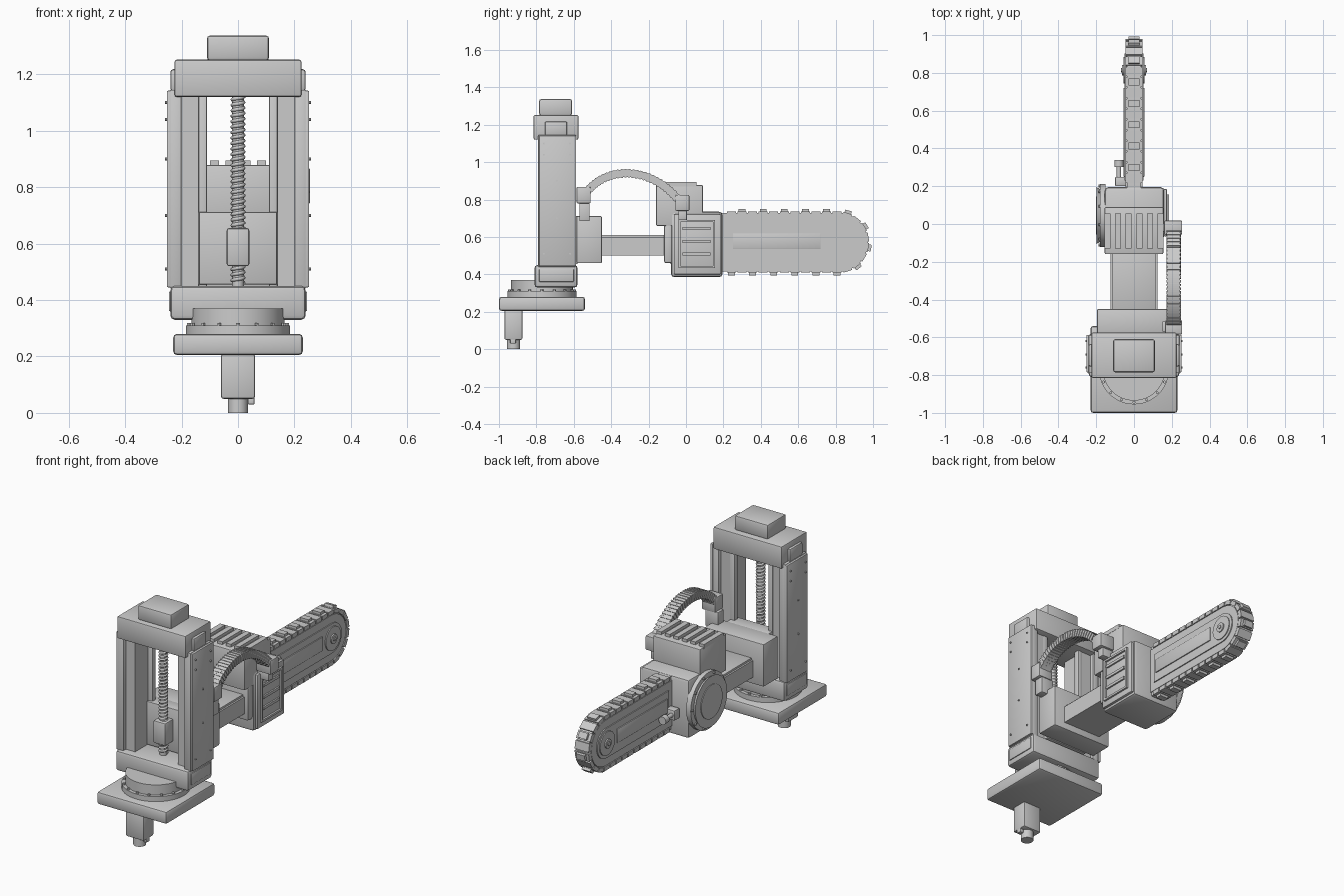
import bpy, bmesh, math
from mathutils import Vector, Matrix

cube = bpy.data.objects.get("Cube")
if cube:
    bpy.data.objects.remove(cube, do_unlink=True)

grey = bpy.data.materials.new("machine grey")
grey.use_nodes = True
COLOR = (0.6, 0.6, 0.6, 1)
grey.diffuse_color = COLOR
grey.node_tree.nodes["Principled BSDF"].inputs["Base Color"].default_value = COLOR


def finish(name, bm):
    """Turn a bmesh into a named object with angle-based smooth shading."""
    bmesh.ops.recalc_face_normals(bm, faces=bm.faces)
    me = bpy.data.meshes.new(name)
    bm.to_mesh(me)
    bm.free()
    me.materials.append(grey)
    me.shade_smooth()
    me.set_sharp_from_angle(angle=math.radians(35))
    ob = bpy.data.objects.new(name, me)
    bpy.context.scene.collection.objects.link(ob)
    return ob


def add_box(bm, x, y, z, mat=None):
    """Box from (low, high) pairs."""
    lo, hi = Vector((x[0], y[0], z[0])), Vector((x[1], y[1], z[1]))
    m = Matrix.Translation((lo + hi) / 2) @ Matrix.Diagonal((*(hi - lo), 1))
    bmesh.ops.create_cube(bm, size=1, matrix=mat @ m if mat else m)


def box(name, x, y, z, bevel=0.0, segments=2):
    bm = bmesh.new()
    add_box(bm, x, y, z)
    if bevel:
        bmesh.ops.bevel(bm, geom=bm.edges[:], offset=bevel, segments=segments,
                        profile=0.5, affect='EDGES')
    return finish(name, bm)


def add_cyl(bm, center, r, depth, axis='Z', sides=32, r2=None):
    rot = {'X': Matrix.Rotation(math.pi / 2, 4, 'Y'),
           'Y': Matrix.Rotation(math.pi / 2, 4, 'X'), 'Z': Matrix()}[axis]
    bmesh.ops.create_cone(bm, cap_ends=True, segments=sides, radius1=r,
                          radius2=r if r2 is None else r2, depth=depth,
                          matrix=Matrix.Translation(center) @ rot)


def cyl(name, *args, **kw):
    bm = bmesh.new()
    add_cyl(bm, *args, **kw)
    return finish(name, bm)


def pair(x, s):
    """Mirror an x range to side s."""
    return tuple(sorted((x[0] * s, x[1] * s)))


# Base, drive motor and turntable
box("base_plate", (-.23, .23), (-1, -.54), (.205, .28), .014)
box("base_motor", (-.06, .06), (-.97, -.875), (.05, .21), .008)
cyl("base_motor_shaft", (0, -.922, .025), .035, .05)
box("base_motor_plug", (.035, .058), (-.94, -.91), (.03, .055), .003)
cyl("turntable_ring", (0, -.77, .295), .185, .03, sides=48)
cyl("turntable", (0, -.77, .34), .165, .06, sides=48)
bm = bmesh.new()
for i in range(16):
    a = math.tau * i / 16
    add_cyl(bm, (.174 * math.cos(a), -.77 + .174 * math.sin(a), .313), .008, .01, sides=6)
finish("turntable_bolts", bm)

# Upright frame
box("frame_foot", (-.24, .24), (-.81, -.58), (.33, .45), .016)
for s, side in ((1, "left"), (-1, "right")):
    box(side + "_foot_panel", pair((.235, .245), s), (-.785, -.6), (.36, .43), .004)
    box(side + "_column_web", pair((.2, .24), s), (-.79, -.59), (.44, 1.145), .004)
    box(side + "_column_core", pair((.14, .205), s), (-.765, -.615), (.44, 1.145))
    box(side + "_side_plate", pair((.235, .252), s), (-.785, -.587), (.445, 1.142), .004)
    box(side + "_column_ear", pair((.19, .24), s), (-.755, -.635), (1.14, 1.218), .01)
    box(side + "_guide_rail", pair((.11, .14), s), (-.645, -.612), (.44, 1.13), .004)
    bm = bmesh.new()
    for z in (.51, .7, .9, 1.04, 1.1):
        for y in ((-.69,) if .6 < z < 1 else (-.76, -.62)):
            add_cyl(bm, (s * .254, y, z), .005, .008, 'X', 8)
    finish(side + "_plate_rivets", bm)
box("top_cap", (-.225, .225), (-.815, -.575), (1.12, 1.252), .008)
box("top_motor", (-.11, .11), (-.785, -.61), (1.25, 1.337), .01)

# Lead screw with a helical thread
cyl("lead_screw", (0, -.7, .785), .021, .68, sides=20)
cu = bpy.data.curves.new("lead_screw_thread", 'CURVE')
cu.dimensions = '3D'
cu.bevel_depth = .007
cu.bevel_resolution = 1
turns, steps = 34, 14
sp = cu.splines.new('POLY')
sp.points.add(turns * steps)
for i, p in enumerate(sp.points):
    a = math.tau * i / steps
    p.co = (.02 * math.cos(a), -.7 + .02 * math.sin(a), .46 + .66 * i / (turns * steps), 1)
cu.materials.append(grey)
bpy.context.scene.collection.objects.link(bpy.data.objects.new("lead_screw_thread", cu))
box("screw_nut", (-.04, .04), (-.74, -.66), (.52, .655), .008)

# Sliding carriage and arm
box("carriage", (-.195, .195), (-.585, -.45), (.46, .712), .006)
box("carriage_slider", (-.138, .138), (-.66, -.58), (.455, .712), .004)
box("arm", (-.125, .125), (-.455, -.1), (.5, .6))
box("arm_top_strip", (-.115, .115), (-.455, -.1), (.595, .612), .003)

# Saw head, side covers and finned motor
box("head_back_collar", (-.15, .15), (-.118, -.07), (.46, .71), .012)
box("head_housing", (-.155, .16), (-.08, .195), (.385, .735), .018)
box("head_side_cover", (.155, .175), (-.065, .185), (.4, .722), .006)
bm = bmesh.new()
for z in (.44, .685):
    add_box(bm, (.17, .186), (-.035, .15), (z - .006, z + .006))
for y in (-.035, .15):
    add_box(bm, (.17, .186), (y - .006, y + .006), (.434, .691))
for z in (.51, .575, .645):
    add_box(bm, (.17, .184), (-.02, .13), (z - .008, z + .008))
finish("side_cover_vents", bm)
cyl("clutch_flange", (-.165, .045, .565), .168, .03, 'X', 40)
cyl("clutch_cover", (-.185, .045, .565), .15, .025, 'X', 40, .135)
cyl("clutch_cap", (-.195, .045, .565), .1, .014, 'X', 32)
bm = bmesh.new()
for i in range(10):
    a = math.tau * i / 10
    add_cyl(bm, (-.182, .045 + .156 * math.cos(a), .565 + .156 * math.sin(a)), .007, .012, 'X', 8)
finish("clutch_bolts", bm)
box("head_motor", (-.155, .155), (-.16, .09), (.66, .878), .006)
bm = bmesh.new()
for i in range(6):
    x = -.14 + .056 * i
    add_box(bm, (x - .016, x + .016), (-.13, .055), (.87, .895))
finish("motor_fins", bm)

# Guide bar: stadium-shaped plates around the nose centre
NOSE_Y, MID_Z = .815, .572


def stadium(name, r, y0, x):
    bm = bmesh.new()
    n = 24
    pts = [(y0, MID_Z - r)]
    pts += [(NOSE_Y + r * math.cos(a), MID_Z + r * math.sin(a))
            for a in (-math.pi / 2 + math.pi * i / n for i in range(n + 1))]
    pts.append((y0, MID_Z + r))
    face = bm.faces.new([bm.verts.new((x[0], y, z)) for y, z in pts])
    ext = bmesh.ops.extrude_face_region(bm, geom=[face])["geom"]
    bmesh.ops.translate(bm, vec=(x[1] - x[0], 0, 0),
                        verts=[v for v in ext if isinstance(v, bmesh.types.BMVert)])
    return finish(name, bm)


stadium("chain_band", .157, .17, (-.038, .038))
stadium("bar_plate", .135, .17, (-.044, .044))
for s, side in ((1, "left"), (-1, "right")):
    stadium(side + "_bar_rib", .088, .23, pair((.04, .05), s))
    box(side + "_bar_panel", pair((.045, .056), s), (.25, .72), (.535, .62), .004)
    cyl(side + "_nose_disc", (s * .05, NOSE_Y, MID_Z), .07, .012, 'X')
    cyl(side + "_nose_bolt", (s * .056, NOSE_Y, MID_Z), .028, .014, 'X', 16)
    cyl(side + "_nose_pin", (s * .062, NOSE_Y, MID_Z), .012, .012, 'X', 6)

# Chain links and cutters spread along the loop
R, Y0 = .157, .215
run = NOSE_Y - Y0
length = 2 * run + math.pi * R


def loop_frame(d):
    """Matrix at distance d: local y runs along the chain, z points outward."""
    if d < run:
        y, z, a = Y0 + d, MID_Z + R, 0
    elif d < run + math.pi * R:
        a = (d - run) / R
        y, z = NOSE_Y + R * math.sin(a), MID_Z + R * math.cos(a)
    else:
        y, z, a = NOSE_Y - (d - run - math.pi * R), MID_Z - R, math.pi
    return Matrix.Translation((0, y, z)) @ Matrix.Rotation(-a, 4, 'X')


links, cutters = bmesh.new(), bmesh.new()
count = 30
for i in range(count):
    m = loop_frame((i + .5) * length / count)
    add_box(links, (-.046, .046), (-.024, .024), (-.018, .006), m)
    if i % 2:
        add_box(cutters, (-.028, .028), (-.018, .018), (0, .021), m)
finish("chain_links", links)
finish("chain_cutters", cutters)

# Chain tensioner beside the bar root
box("tensioner_block", (-.1, -.04), (.2, .25), (.5, .56), .006)
cyl("tensioner_rod", (-.08, .275, .53), .012, .09, 'Y', 12)
cyl("tensioner_knob", (-.08, .32, .53), .024, .035, 'Y', 12)

# Cable carrier arching from the carriage to the head
box("cable_clamp_rear", (.165, .255), (-.585, -.51), (.78, .868), .006)
box("cable_clamp_leg", (.15, .235), (-.57, -.515), (.685, .785), .004)
box("cable_clamp_front", (.16, .255), (-.057, .018), (.74, .825), .006)
box("cable_clamp_post", (.13, .23), (-.04, .005), (.69, .745), .004)
path = [Vector((.21, y, z)) for y, z in
        ((-.55, .81), (-.45, .99), (-.17, .99), (-.02, .77))]
links, ribs = bmesh.new(), bmesh.new()
n = 30
for i in range(n + 1):
    t = i / n
    u = 1 - t
    p = path[0] * u**3 + path[1] * 3 * u * u * t + path[2] * 3 * u * t * t + path[3] * t**3
    d = (path[1] - path[0]) * u * u + (path[2] - path[1]) * 2 * u * t + (path[3] - path[2]) * t * t
    m = Matrix.Translation(p) @ Matrix.Rotation(math.atan2(d.z, d.y), 4, 'X')
    add_box(links, (-.034, .034), (-.014, .014), (-.02, .02), m)
    add_box(ribs, (-.038, .038), (-.005, .005), (-.023, .023), m)
finish("cable_carrier", links)
finish("cable_carrier_ribs", ribs)
